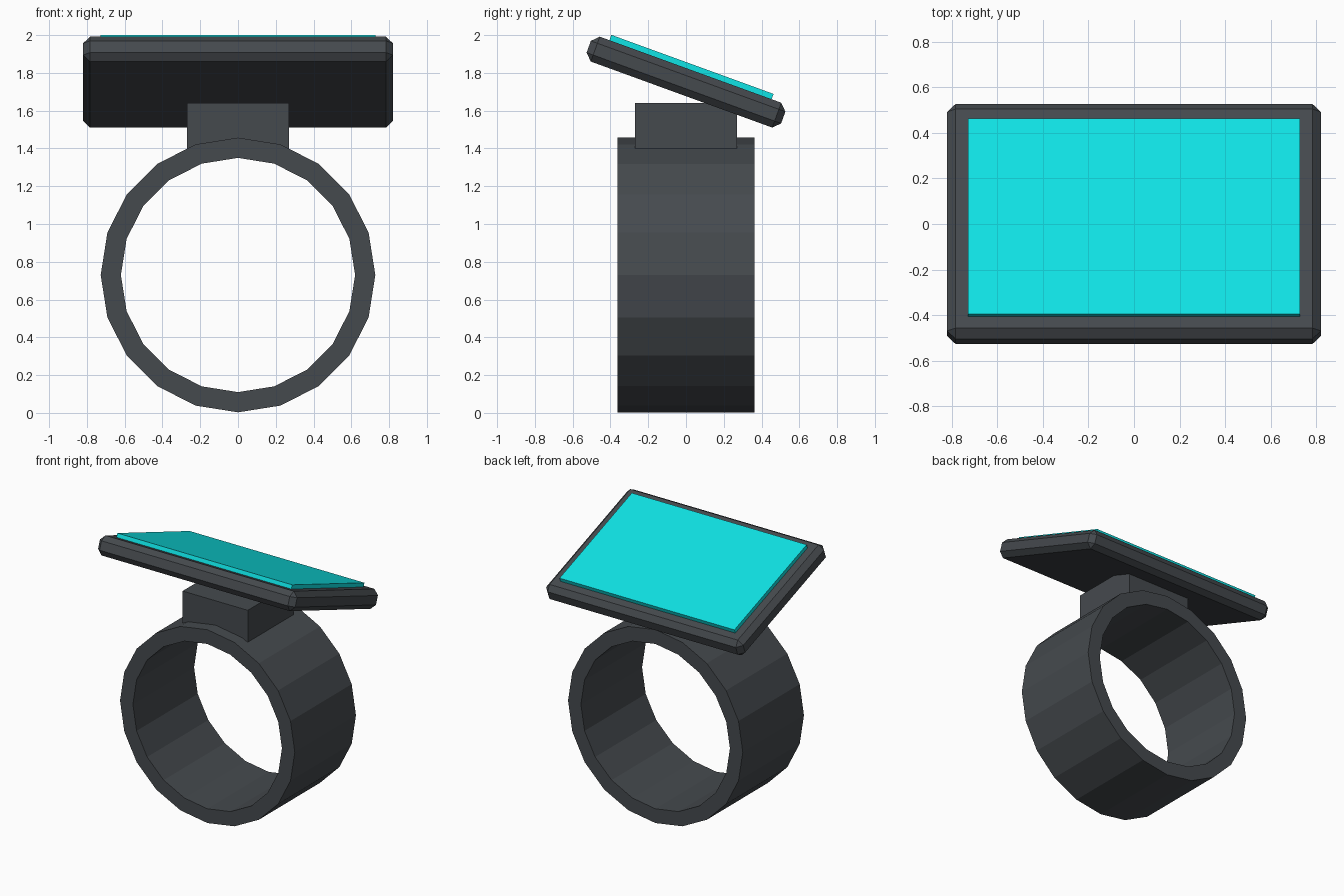
import bpy, bmesh, math
from mathutils import Matrix, Vector

if "Cube" in bpy.data.objects:
    bpy.data.objects.remove(bpy.data.objects["Cube"], do_unlink=True)


def material(name, rgb):
    mat = bpy.data.materials.new(name)
    mat.use_nodes = True
    mat.diffuse_color = (*rgb, 1)
    mat.node_tree.nodes["Principled BSDF"].inputs["Base Color"].default_value = (*rgb, 1)
    return mat


def add_object(name, bm, mat, location, tilt=0):
    bmesh.ops.recalc_face_normals(bm, faces=bm.faces)
    mesh = bpy.data.meshes.new(name)
    bm.to_mesh(mesh)
    bm.free()
    mesh.materials.append(mat)
    obj = bpy.data.objects.new(name, mesh)
    obj.location = location
    obj.rotation_euler.x = tilt
    bpy.context.collection.objects.link(obj)
    return obj


def box(name, size, mat, location, tilt=0, bevel=0):
    bm = bmesh.new()
    bmesh.ops.create_cube(bm, size=1, matrix=Matrix.Diagonal((*size, 1)))
    if bevel:
        bmesh.ops.bevel(bm, geom=bm.edges[:], offset=bevel, segments=1,
                        profile=0.5, affect='EDGES')
    return add_object(name, bm, mat, location, tilt)


def ring(name, outer, inner, depth, sides, mat, location):
    # Spin a rectangular section around the y axis
    bm = bmesh.new()
    h = depth / 2
    section = [bm.verts.new(p) for p in
               ((0, -h, inner), (0, -h, outer), (0, h, outer), (0, h, inner))]
    edges = [bm.edges.new((section[i], section[(i + 1) % 4])) for i in range(4)]
    bmesh.ops.spin(bm, geom=section + edges, cent=(0, 0, 0), axis=(0, 1, 0),
                   angle=math.tau, steps=sides, use_merge=False)
    bmesh.ops.remove_doubles(bm, verts=bm.verts, dist=1e-4)
    return add_object(name, bm, mat, location)


dark_grey = material("dark grey", (0.06, 0.068, 0.076))
cyan = material("cyan", (0.005, 0.77, 0.78))

# Wrist band and the block that carries the display
ring("band", 0.727, 0.62, 0.727, 20, dark_grey, (0, 0, 0.73))
box("mount", (0.542, 0.542, 0.24), dark_grey, (0, 0, 1.52))

# Tilted display housing with its raised screen
tilt = math.radians(-20)
centre = Vector((0, 0, 1.751))
box("housing", (1.64, 1.096, 0.14), dark_grey, centre, tilt, bevel=0.037)
offset = Matrix.Rotation(tilt, 3, 'X') @ Vector((0, 0, 0.08))
box("screen", (1.455, 0.914, 0.04), cyan, centre + offset, tilt)
